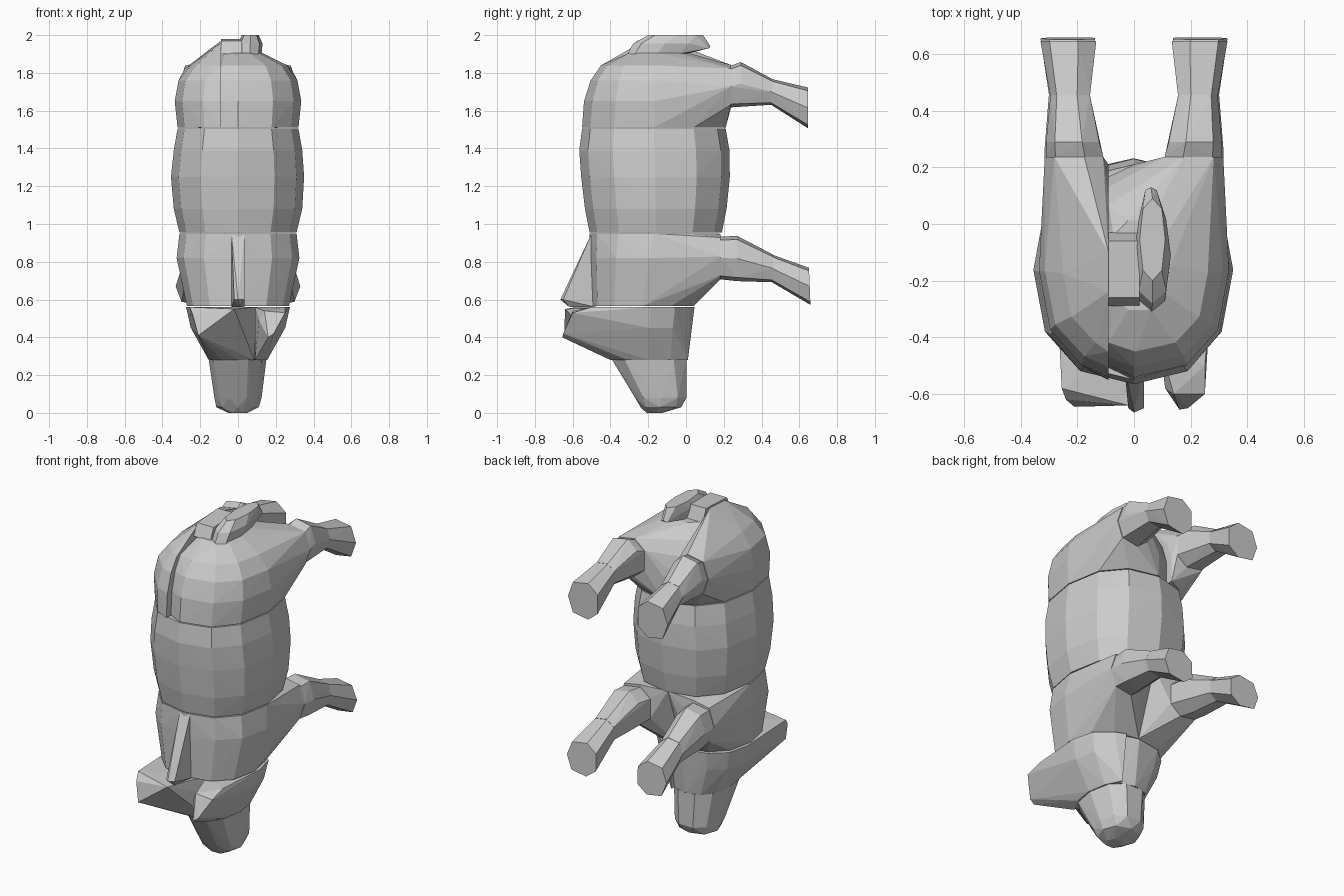
import bpy, bmesh
from math import sin, cos, pi, copysign


def ring(z, x0, x1, y0, y1, n=12, p=0.85, lo=-9, hi=9):
    """Rounded horizontal section, optionally clipped in x."""
    pts = []
    for i in range(n):
        a = 2 * pi * i / n
        c, s = cos(a), sin(a)
        x = (x0 + x1) / 2 + (x1 - x0) / 2 * copysign(abs(c) ** p, c)
        y = (y0 + y1) / 2 + (y1 - y0) / 2 * copysign(abs(s) ** p, s)
        pts.append((min(max(x, lo), hi), y, z))
    return pts


def leg_ring(y, x0, x1, z0, z1, side=1, slant=0.0, n=7):
    """Upright section across a leg."""
    return [(side * x, y + slant * (z - (z0 + z1) / 2), z)
            for x, z, _ in ring(0, x0, x1, z0, z1, n, 0.8)]


def hull(name, pts):
    """Faceted convex solid around the points."""
    bm = bmesh.new()
    for p in pts:
        bm.verts.new(p)
    bmesh.ops.remove_doubles(bm, verts=bm.verts, dist=0.002)
    res = bmesh.ops.convex_hull(bm, input=bm.verts)
    junk = {g for g in res["geom_interior"] + res["geom_unused"]
            if isinstance(g, bmesh.types.BMVert)}
    bmesh.ops.delete(bm, geom=list(junk), context='VERTS')
    bmesh.ops.recalc_face_normals(bm, faces=bm.faces)
    me = bpy.data.meshes.new(name)
    bm.to_mesh(me)
    bm.free()
    ob = bpy.data.objects.new(name, me)
    bpy.context.collection.objects.link(ob)
    return ob


# Barrel of the body
hull("belly", ring(0.955, -0.31, 0.31, -0.51, 0.19)
     + ring(1.08, -0.34, 0.34, -0.535, 0.215)
     + ring(1.25, -0.355, 0.35, -0.555, 0.232)
     + ring(1.39, -0.34, 0.34, -0.565, 0.23)
     + ring(1.505, -0.32, 0.32, -0.55, 0.21))

# Rump, split in two so a valley opens between the hind legs
for side, name in ((-1, "left_rump"), (1, "right_rump")):
    clip = dict(hi=-0.09) if side < 0 else dict(lo=-0.09)
    pts = (ring(1.51, -0.32, 0.32, -0.55, 0.21, **clip)
           + ring(1.65, -0.335, 0.335, -0.54, 0.21, **clip)
           + ring(1.76, -0.315, 0.315, -0.505, 0.17, **clip)
           + ring(1.84, -0.25, 0.26, -0.45, 0.1, **clip)
           + leg_ring(0.237, 0.1, 0.315, 1.61, 1.845, side))
    if side < 0:
        pts += [(-0.09, -0.24, 1.96), (-0.09, -0.1, 1.97)]
    else:
        pts += ring(1.905, -0.09, 0.13, -0.31, 0.02, 10)
    hull(name, pts)

# Shoulders, one half per foreleg
for side, name in ((-1, "left_shoulder"), (1, "right_shoulder")):
    clip = dict(hi=0) if side < 0 else dict(lo=0)
    hull(name, ring(0.95, -0.31, 0.31, -0.51, 0.17, **clip)
         + ring(0.82, -0.325, 0.325, -0.51, 0.12, **clip)
         + ring(0.565, -0.27, 0.27, -0.5, 0.04, **clip)
         + leg_ring(0.183, 0.1, 0.315, 0.705, 0.95, side))

# Legs and hooves
for side, s in ((-1, "left"), (1, "right")):
    hull(s + "_hind_leg", leg_ring(0.237, 0.1, 0.31, 1.615, 1.84, side)
         + leg_ring(0.29, 0.115, 0.31, 1.625, 1.86, side)
         + leg_ring(0.455, 0.15, 0.295, 1.63, 1.77, side))
    hull(s + "_hind_hoof", leg_ring(0.45, 0.15, 0.295, 1.63, 1.77, side)
         + leg_ring(0.645, 0.125, 0.33, 1.505, 1.725, side))
    hull(s + "_foreleg", leg_ring(0.183, 0.1, 0.315, 0.705, 0.935, side)
         + leg_ring(0.27, 0.12, 0.315, 0.695, 0.94, side)
         + leg_ring(0.46, 0.15, 0.3, 0.69, 0.84, side))
    hull(s + "_front_hoof", leg_ring(0.455, 0.15, 0.3, 0.69, 0.84, side)
         + leg_ring(0.655, 0.13, 0.33, 0.57, 0.77, side, -0.04))

# Bristly crest along the neck
hull("crest", [(-0.035, -0.5, 0.95), (0.035, -0.5, 0.95),
               (-0.035, -0.48, 0.56), (0.035, -0.48, 0.56),
               (-0.02, -0.65, 0.6), (0.035, -0.65, 0.6),
               (0.0, -0.665, 0.6), (0.01, -0.62, 0.562)])

# Head halves drawn out into the ears
ears = {-1: [(-0.21, -0.645, 0.41), (-0.02, -0.64, 0.55),
             (-0.255, -0.58, 0.56), (-0.24, -0.62, 0.52)],
        1: [(0.16, -0.655, 0.4), (0.19, -0.65, 0.42), (0.11, -0.58, 0.49),
            (0.14, -0.6, 0.54), (0.25, -0.6, 0.53), (0.25, -0.5, 0.56)]}
for side, name in ((-1, "left_head_and_ear"), (1, "right_head_and_ear")):
    clip = dict(hi=0.09) if side < 0 else dict(lo=0.09)
    hull(name, ring(0.56, -0.275, 0.275, -0.42, 0.045, **clip)
         + ring(0.45, -0.25, 0.25, -0.42, 0.03, **clip)
         + ring(0.28, -0.155, 0.155, -0.4, 0.01, **clip) + ears[side])

# Snout standing on the ground
hull("snout", ring(0.282, -0.155, 0.15, -0.4, 0.01, 10)
     + ring(0.08, -0.125, 0.125, -0.275, 0.008, 10)
     + ring(0.03, -0.115, 0.11, -0.24, -0.025, 8)
     + ring(0.0, -0.05, 0.05, -0.215, -0.12, 6))

# Curled tail lying on the rump
hull("tail", ring(1.9, 0.0, 0.125, -0.31, 0.0, 8)
     + ring(1.955, 0.0, 0.13, -0.28, 0.06, 8)
     + ring(2.0, 0.02, 0.11, -0.2, 0.09, 8)
     + [(0.04, 0.12, 1.93), (0.08, 0.12, 1.93), (0.06, 0.13, 1.94)])
hull("tail_root", [(x, y, z) for x in (-0.09, 0.02)
                   for y, z in ((-0.29, 1.9), (-0.26, 1.97), (-0.06, 1.98), (-0.03, 1.9))])
